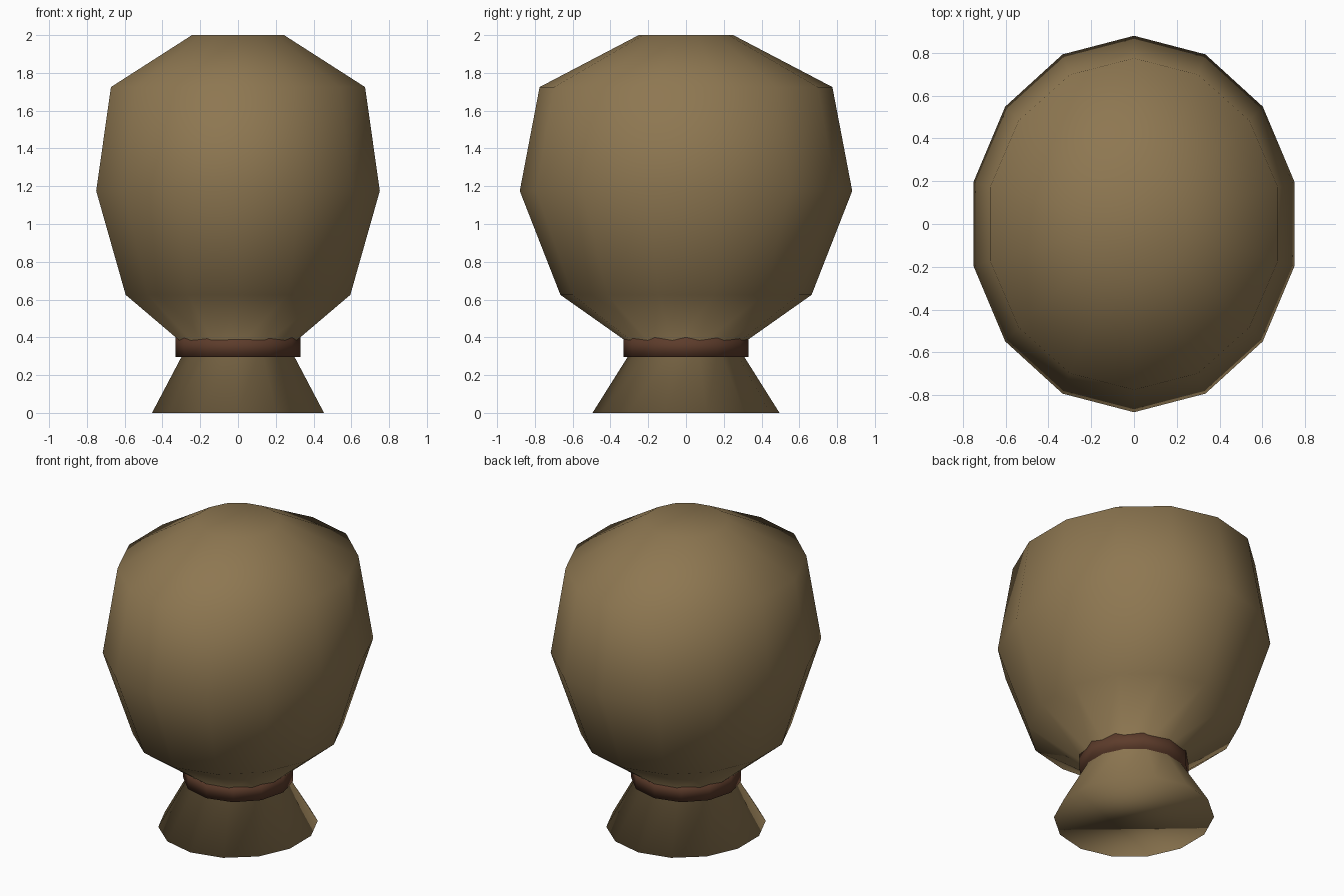
import bpy, bmesh, math

cube = bpy.data.objects.get("Cube")
if cube:
    bpy.data.objects.remove(cube, do_unlink=True)


def make_material(name, rgb):
    mat = bpy.data.materials.new(name)
    mat.use_nodes = True
    color = (*rgb, 1.0)
    mat.diffuse_color = color
    bsdf = mat.node_tree.nodes["Principled BSDF"]
    bsdf.inputs["Base Color"].default_value = color
    bsdf.inputs["Roughness"].default_value = 0.9
    return mat


def loft(name, rings, sides, mat):
    """Closed smooth solid through elliptical rings given as (z, rx, ry)."""
    bm = bmesh.new()
    loops = []
    for z, rx, ry in rings:
        angles = [2 * math.pi * i / sides for i in range(sides)]
        loops.append([bm.verts.new((rx * math.sin(a), -ry * math.cos(a), z)) for a in angles])
    for low, high in zip(loops, loops[1:]):
        for i in range(sides):
            j = (i + 1) % sides
            bm.faces.new((low[i], low[j], high[j], high[i]))
    bm.faces.new(loops[0][::-1])
    bm.faces.new(loops[-1])
    for face in bm.faces:
        face.smooth = True
    mesh = bpy.data.meshes.new(name)
    bm.to_mesh(mesh)
    bm.free()
    mesh.materials.append(mat)
    obj = bpy.data.objects.new(name, mesh)
    bpy.context.collection.objects.link(obj)
    return obj


burlap = make_material("burlap tan", (0.27, 0.185, 0.083))
cord = make_material("dark brown cord", (0.11, 0.045, 0.024))

# Stuffed sack: flared hem, pinched neck, bulging body, flat crown
sack_rings = [
    (0.0, 0.467, 0.495),
    (0.35, 0.278, 0.275),
    (0.625, 0.61, 0.665),
    (1.175, 0.77, 0.88),
    (1.725, 0.69, 0.775),
    (2.0, 0.25, 0.25),
]
loft("sack", sack_rings, 14, burlap)

# Cord tied around the neck
loft("neck_cord", [(0.295, 0.33, 0.33), (0.405, 0.33, 0.33)], 12, cord)
